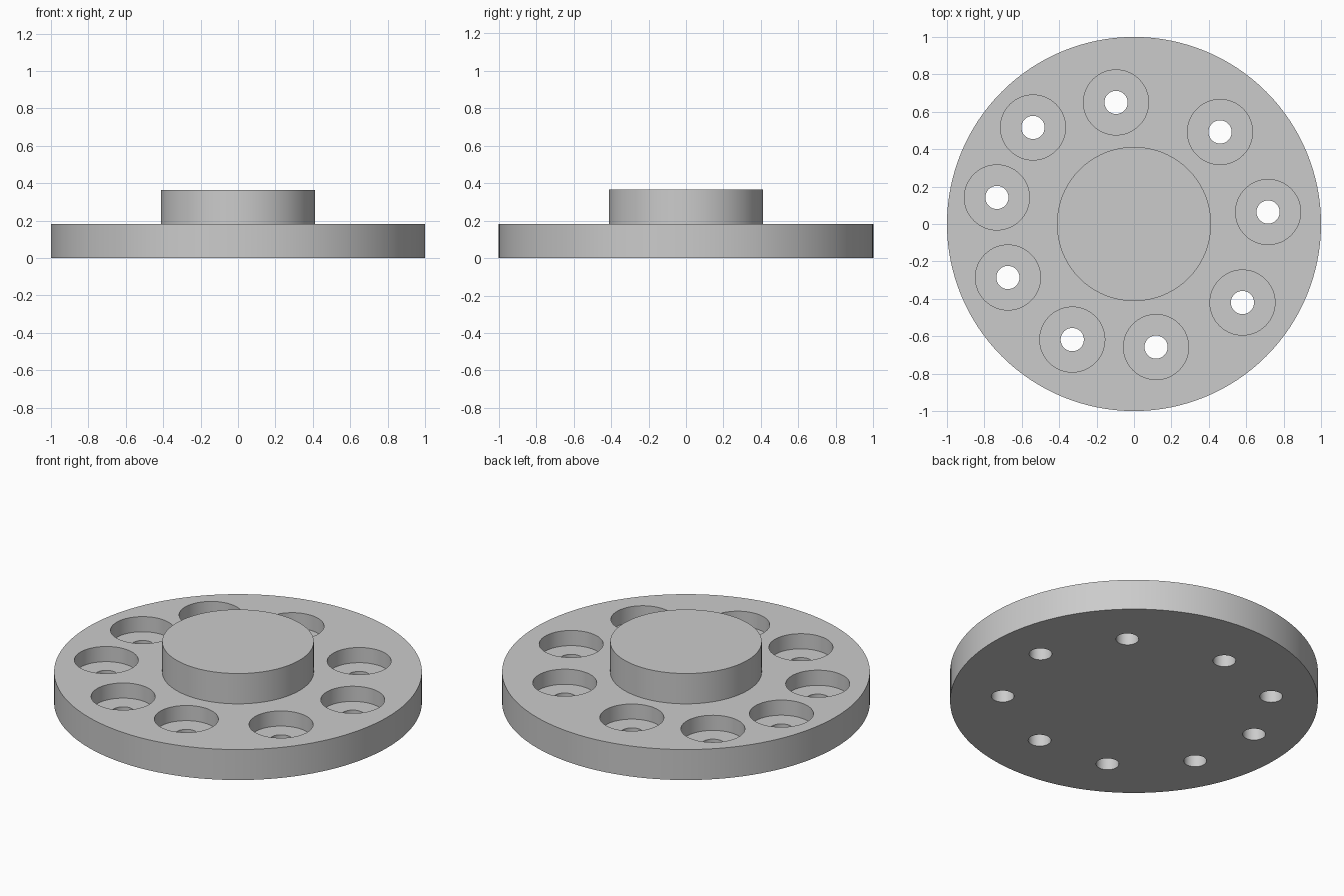
import bpy, bmesh, math

if "Cube" in bpy.data.objects:
    bpy.data.objects.remove(bpy.data.objects["Cube"])

HOLES = [(-0.096, 0.65), (0.46, 0.492), (0.717, 0.064), (0.58, -0.42), (0.118, -0.658),
         (-0.33, -0.618), (-0.674, -0.286), (-0.733, 0.142), (-0.54, 0.516)]
DISC_TOP, HUB_TOP, BORE_FLOOR = 0.183, 0.365, 0.092


def lathe(bm, profile, segs, cx=0.0, cy=0.0):
    """Closed solid from (radius, z) points listed bottom to top."""
    rings = [[bm.verts.new((cx + r * math.cos(2 * math.pi * i / segs),
                            cy + r * math.sin(2 * math.pi * i / segs), z))
              for i in range(segs)] for r, z in profile]
    for a, b in zip(rings, rings[1:]):
        for i in range(segs):
            j = (i + 1) % segs
            bm.faces.new((a[i], a[j], b[j], b[i]))
    bm.faces.new(rings[0][::-1])
    bm.faces.new(rings[-1])


def make_object(name, bm):
    mesh = bpy.data.meshes.new(name)
    bm.to_mesh(mesh)
    bm.free()
    obj = bpy.data.objects.new(name, mesh)
    bpy.context.collection.objects.link(obj)
    return obj


# Round plate with raised hub
bm = bmesh.new()
lathe(bm, [(1, 0), (1, DISC_TOP), (0.412, DISC_TOP), (0.412, HUB_TOP)], 128)
flange = make_object("flange_plate", bm)
grey = bpy.data.materials.new("plain grey")
grey.diffuse_color = (0.6, 0.6, 0.6, 1)
grey.use_nodes = True
grey.node_tree.nodes["Principled BSDF"].inputs["Base Color"].default_value = grey.diffuse_color
flange.data.materials.append(grey)

# Counterbored bolt holes
bm = bmesh.new()
for x, y in HOLES:
    lathe(bm, [(0.062, -0.1), (0.062, BORE_FLOOR), (0.174, BORE_FLOOR), (0.174, 0.3)], 64, x, y)
cutter = make_object("bolt_hole_cutter", bm)
cutter.hide_render = True

mod = flange.modifiers.new("bolt_holes", 'BOOLEAN')
mod.operation = 'DIFFERENCE'
mod.solver = 'EXACT'
mod.object = cutter
bpy.context.view_layer.objects.active = flange
flange.select_set(True)
bpy.ops.object.modifier_apply(modifier=mod.name)
bpy.data.objects.remove(cutter)
bpy.ops.object.shade_smooth_by_angle(angle=math.radians(30))
